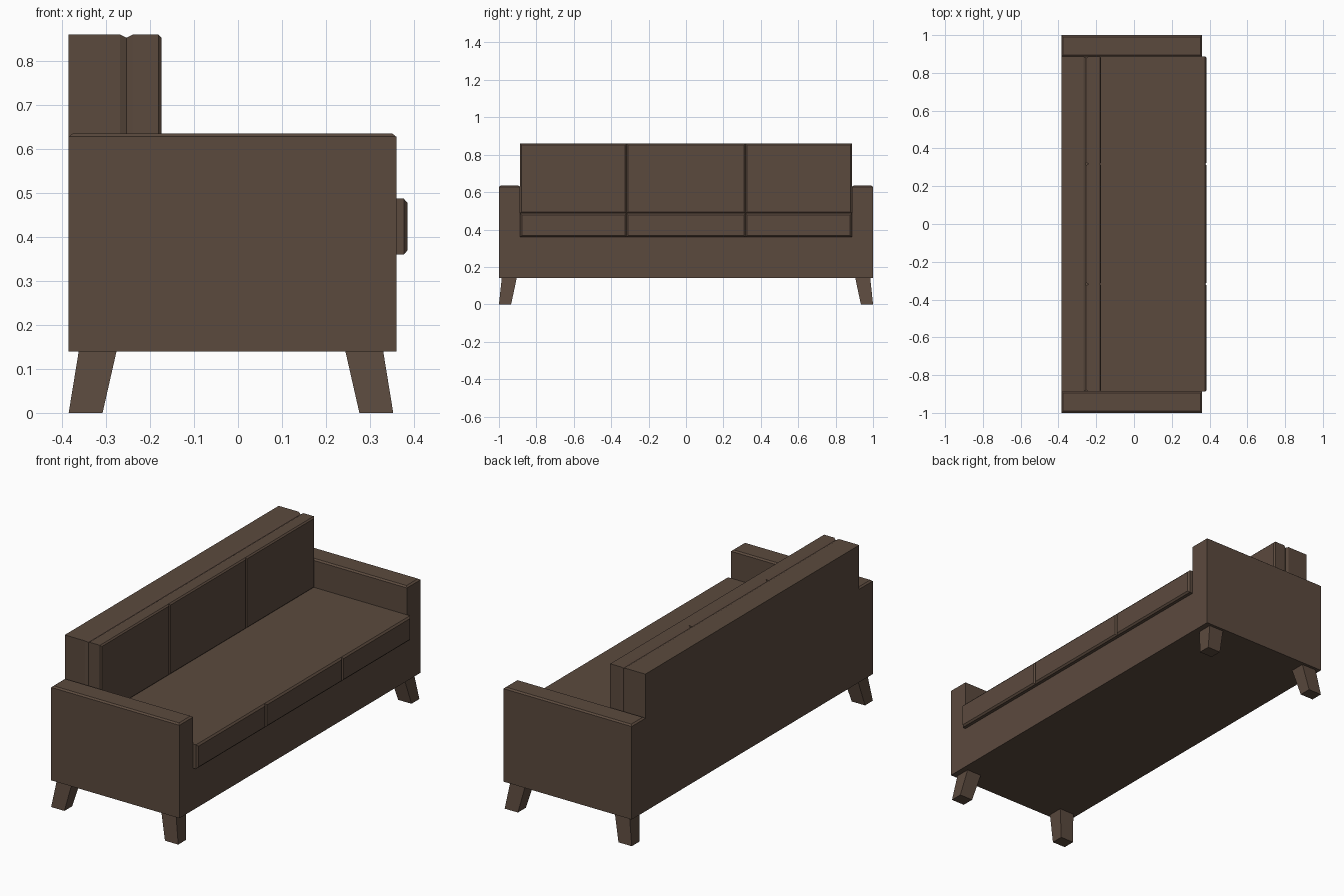
import bpy, bmesh

if "Cube" in bpy.data.objects:
    bpy.data.objects.remove(bpy.data.objects["Cube"])

brown = bpy.data.materials.new("brown upholstery")
brown.diffuse_color = (0.105, 0.068, 0.048, 1)
brown.use_nodes = True
brown.node_tree.nodes["Principled BSDF"].inputs["Base Color"].default_value = brown.diffuse_color


def loft(name, rings):
    """Solid from a list of four-cornered rings."""
    bm = bmesh.new()
    vs = [[bm.verts.new(p) for p in r] for r in rings]
    for a, b in zip(vs, vs[1:]):
        for i in range(4):
            j = (i + 1) % 4
            bm.faces.new((a[i], a[j], b[j], b[i]))
    bm.faces.new(vs[0])
    bm.faces.new(vs[-1])
    bmesh.ops.recalc_face_normals(bm, faces=bm.faces)
    me = bpy.data.meshes.new(name)
    bm.to_mesh(me)
    bm.free()
    me.materials.append(brown)
    ob = bpy.data.objects.new(name, me)
    bpy.context.collection.objects.link(ob)
    return ob


def ring_x(x, y0, y1, z0, z1, d=0.0):
    return [(x, y0 + d, z0 + d), (x, y1 - d, z0 + d), (x, y1 - d, z1 - d), (x, y0 + d, z1 - d)]


def ring_z(z, x0, x1, y0, y1, d=0.0):
    return [(x0 + d, y0 + d, z), (x1 - d, y0 + d, z), (x1 - d, y1 - d, z), (x0 + d, y1 - d, z)]


XB, XF, YI = -0.385, 0.36, 0.887

# base under the seat
loft("base", [ring_x(XB, -YI, YI, 0.14, 0.362), ring_x(XF, -YI, YI, 0.14, 0.362)])

# arms with chamfered tops
for s, side in ((1, "left"), (-1, "right")):
    y0, y1 = sorted((s * YI, s * 1.0))
    loft(side + "_arm", [ring_z(0.14, XB, XF, y0, y1), ring_z(0.628, XB, XF, y0, y1),
                         ring_z(0.635, XB, XF, y0, y1, 0.009)])

# back frame, chamfered toward the cushions
back = (-YI, YI, 0.36, 0.86)
loft("back_frame", [ring_x(XB, *back), ring_x(-0.268, *back), ring_x(-0.253, *back, 0.007)])

# three seat cushions and three back cushions
cuts = [-YI, -0.318, 0.318, YI]
for i, (a, b) in enumerate(zip(cuts, cuts[1:])):
    s = (a, b, 0.36, 0.487)
    loft(f"seat_cushion_{i + 1}", [ring_x(-0.253, *s, 0.007), ring_x(-0.24, *s),
                                   ring_x(0.377, *s), ring_x(0.385, *s, 0.009)])
    c = (a, b, 0.487, 0.86)
    loft(f"back_cushion_{i + 1}", [ring_x(-0.253, *c, 0.007), ring_x(-0.24, *c),
                                   ring_x(-0.181, *c), ring_x(-0.174, *c, 0.007)])

# splayed tapered legs, mirrored around the body centre
CX = -0.016
for sx, e in ((1, "front"), (-1, "back")):
    for sy, side in ((1, "left"), (-1, "right")):
        foot = ring_z(0.0, 0.292, 0.369, 0.935, 1.0)
        top = ring_z(0.141, 0.26, 0.346, 0.905, 0.985)
        loft(f"{e}_{side}_leg", [[(CX + sx * x, sy * y, z) for x, y, z in r] for r in (foot, top)])
